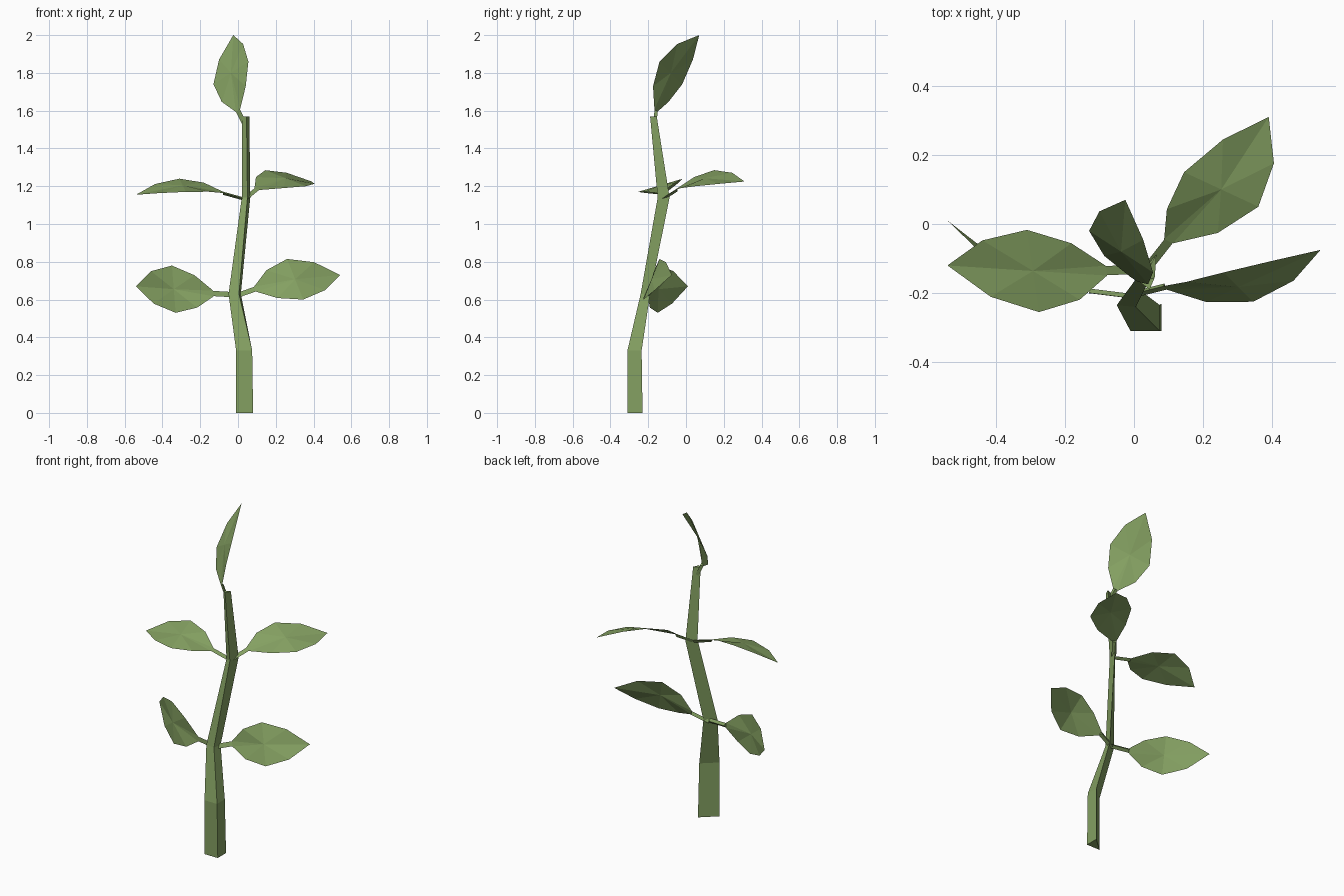
import bpy, bmesh
from mathutils import Vector

if "Cube" in bpy.data.objects:
    bpy.data.objects.remove(bpy.data.objects["Cube"])

green = bpy.data.materials.new("leaf_green")
green.diffuse_color = (0.23, 0.35, 0.12, 1)
green.use_nodes = True
green.node_tree.nodes["Principled BSDF"].inputs["Base Color"].default_value = green.diffuse_color


def finish(name, bm, closed=False):
    if closed:
        bmesh.ops.recalc_face_normals(bm, faces=bm.faces)
    mesh = bpy.data.meshes.new(name)
    bm.to_mesh(mesh)
    bm.free()
    mesh.materials.append(green)
    obj = bpy.data.objects.new(name, mesh)
    bpy.context.collection.objects.link(obj)


def loft(name, rings):
    """Join equal-sized rings into a closed tube."""
    bm = bmesh.new()
    loops = [[bm.verts.new(p) for p in ring] for ring in rings]
    n = len(loops[0])
    for a, b in zip(loops, loops[1:]):
        for i in range(n):
            j = (i + 1) % n
            bm.faces.new((a[i], a[j], b[j], b[i]))
    bm.faces.new(loops[0][::-1])
    bm.faces.new(loops[-1])
    finish(name, bm, True)


def leaf(name, root, base, left, tip, right):
    """Leaf sheet fanned around its middle, plus a three-sided stalk."""
    root, base, left, tip, right = map(Vector, (root, base, left, tip, right))

    def edge(mid, t):
        return base * (1 - t) * (1 - 2 * t) + mid * 4 * t * (1 - t) + tip * t * (2 * t - 1)

    along = (tip - base).normalized()
    across = (left - right).normalized()
    steps = (0.22, 0.5, 0.78)
    outline = [base - across * 0.015]
    outline += [edge(right, t) for t in steps] + [tip]
    outline += [edge(left, t) for t in reversed(steps)] + [base + across * 0.015]
    bm = bmesh.new()
    verts = [bm.verts.new(p) for p in outline]
    centre = bm.verts.new((left + right) / 2)
    for i, v in enumerate(verts):
        bm.faces.new((centre, v, verts[(i + 1) % len(verts)]))
    finish(name, bm)

    up = along.cross(across).normalized()
    section = (across * 0.014, across * -0.014, up * -0.014)
    loft(name + "_stalk", [[c + s for s in section] for c in (root, base)])


# Bent, tapering three-sided stem
stem = [
    (0.00, [(-0.01, -0.31), (0.08, -0.31), (0.08, -0.23)]),
    (0.33, [(-0.01, -0.31), (0.075, -0.31), (0.075, -0.235)]),
    (0.63, [(-0.05, -0.235), (0.005, -0.24), (0.015, -0.19)]),
    (1.14, [(0.02, -0.14), (0.05, -0.15), (0.065, -0.087)]),
    (1.57, [(0.02, -0.17), (0.045, -0.19), (0.06, -0.155)]),
]
loft("stem", [[(x, y, z) for x, y in ring] for z, ring in stem])

# Leaves: stalk root, leaf base, left middle, tip, right middle
leaf("lower_left_leaf", (-0.01, -0.215, 0.625), (-0.13, -0.2, 0.632),
     (-0.33, -0.15, 0.53), (-0.54, 0.01, 0.67), (-0.35, -0.14, 0.78))
leaf("lower_right_leaf", (-0.01, -0.21, 0.62), (0.09, -0.185, 0.655),
     (0.26, -0.14, 0.815), (0.54, -0.075, 0.73), (0.345, -0.225, 0.60))
leaf("upper_left_leaf", (0.04, -0.13, 1.135), (-0.08, -0.135, 1.168),
     (-0.275, -0.255, 1.17), (-0.54, -0.12, 1.155), (-0.31, -0.017, 1.24))
leaf("upper_right_leaf", (0.045, -0.12, 1.14), (0.1, -0.05, 1.185),
     (0.145, 0.15, 1.285), (0.39, 0.31, 1.225), (0.36, 0.05, 1.20))
leaf("top_leaf", (0.035, -0.165, 1.53), (0.0, -0.16, 1.60),
     (-0.13, -0.02, 1.74), (-0.025, 0.07, 2.0), (0.055, -0.14, 1.86))
